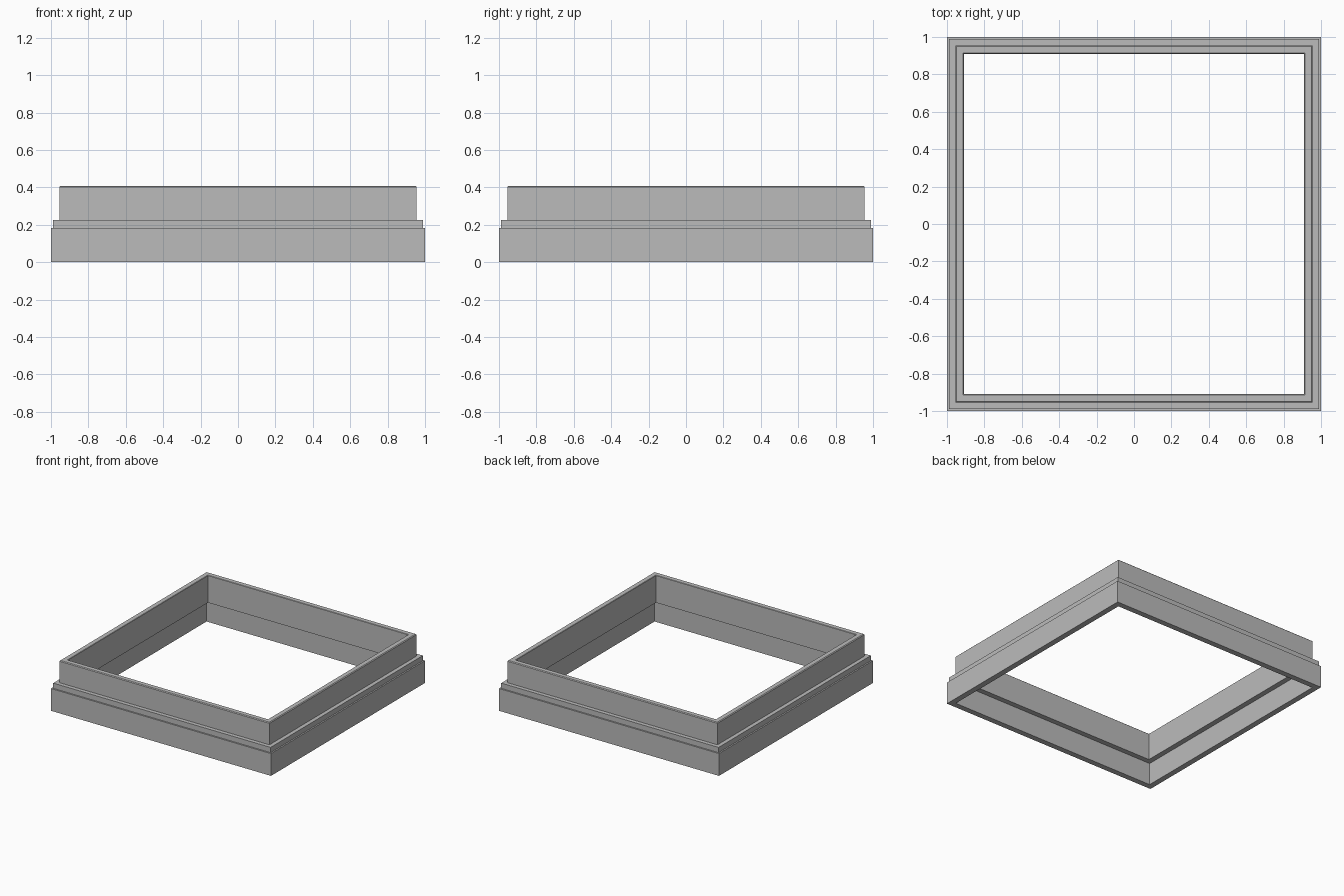
import bpy
import bmesh

# Remove the default cube
default = bpy.data.objects.get("Cube")
if default:
    bpy.data.objects.remove(default, do_unlink=True)


def make_material(name, colour):
    mat = bpy.data.materials.new(name)
    mat.use_nodes = True
    mat.diffuse_color = colour
    mat.node_tree.nodes["Principled BSDF"].inputs["Base Color"].default_value = colour
    return mat


def square_ring(name, profile, mat):
    """Sweep a closed (half width, height) profile round a square."""
    bm = bmesh.new()
    corners = [(-1, -1), (1, -1), (1, 1), (-1, 1)]
    loops = [[bm.verts.new((sx * r, sy * r, z)) for r, z in profile]
             for sx, sy in corners]
    n = len(profile)
    for i, here in enumerate(loops):
        there = loops[(i + 1) % len(loops)]
        for j in range(n):
            k = (j + 1) % n
            bm.faces.new((here[j], there[j], there[k], here[k]))
    bmesh.ops.recalc_face_normals(bm, faces=bm.faces)
    mesh = bpy.data.meshes.new(name)
    bm.to_mesh(mesh)
    bm.free()
    mesh.materials.append(mat)
    obj = bpy.data.objects.new(name, mesh)
    bpy.context.collection.objects.link(obj)
    return obj


grey = make_material("plain grey", (0.5, 0.5, 0.5, 1))

# Wall section: wide skirt, narrow step, inset collar with eased top edges,
# and a recess under the collar on the inside
BASE, STEP, COLLAR = 1.0, 0.988, 0.955
RECESS, OPENING = 0.953, 0.91
SKIRT_TOP, STEP_TOP, TOP = 0.183, 0.226, 0.408
EASE = 0.006

square_ring("stepped_frame", [
    (BASE, 0),
    (BASE, SKIRT_TOP),
    (STEP, SKIRT_TOP),
    (STEP, STEP_TOP),
    (COLLAR, STEP_TOP),
    (COLLAR, TOP - EASE),
    (COLLAR - EASE, TOP),
    (OPENING + EASE / 2, TOP),
    (OPENING, TOP - EASE / 2),
    (OPENING, SKIRT_TOP),
    (RECESS, SKIRT_TOP),
    (RECESS, 0),
], grey)
